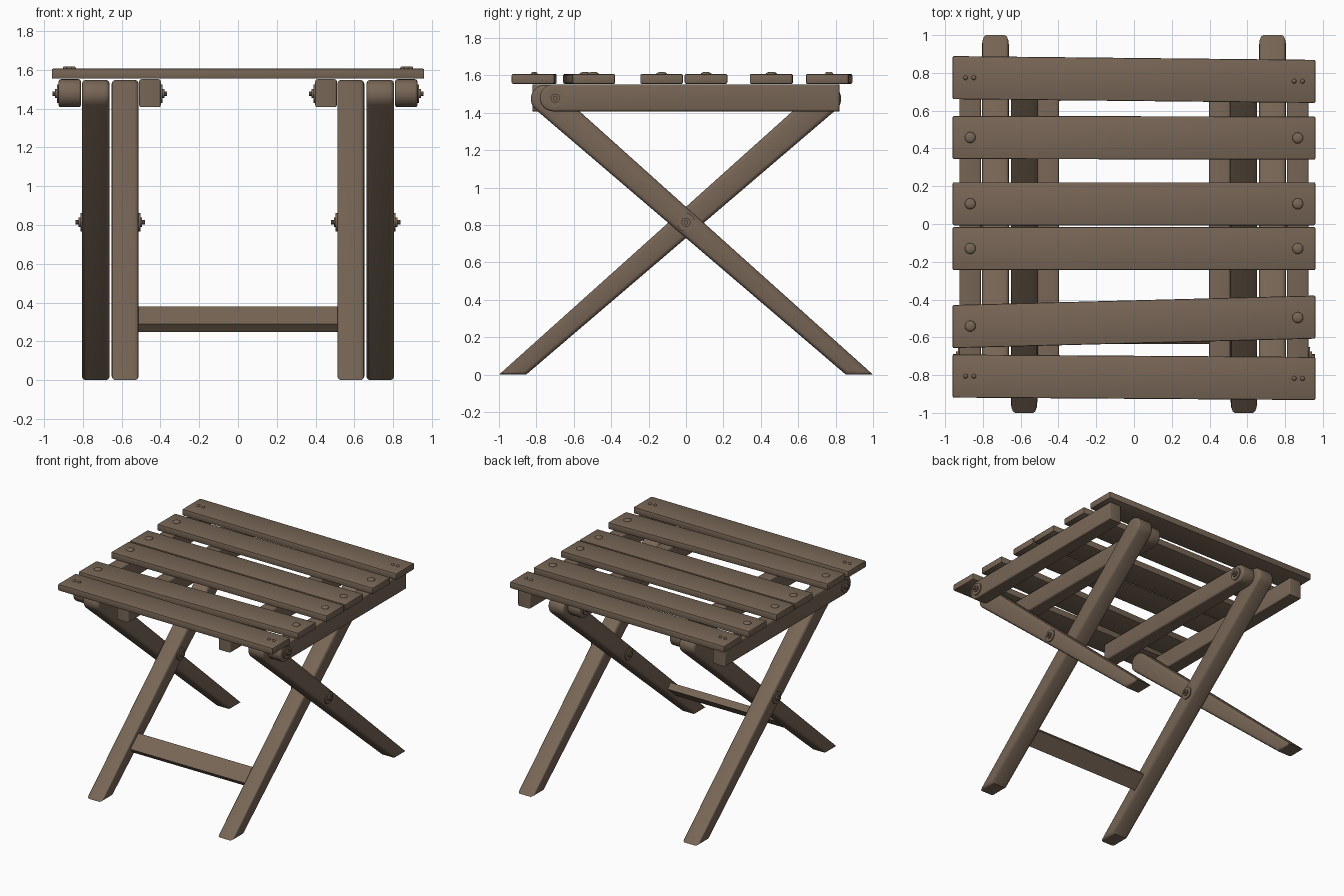
import bpy, bmesh, math
from mathutils import Matrix, Vector

if "Cube" in bpy.data.objects:
    bpy.data.objects.remove(bpy.data.objects["Cube"])

wood = bpy.data.materials.new("brown wood")
wood.diffuse_color = (0.185, 0.132, 0.092, 1)
wood.use_nodes = True
wood.node_tree.nodes["Principled BSDF"].inputs["Base Color"].default_value = wood.diffuse_color


def finish(bm, name, angle=35):
    bmesh.ops.recalc_face_normals(bm, faces=bm.faces[:])
    me = bpy.data.meshes.new(name)
    bm.to_mesh(me)
    bm.free()
    me.materials.append(wood)
    ob = bpy.data.objects.new(name, me)
    bpy.context.collection.objects.link(ob)
    bpy.ops.object.select_all(action='DESELECT')
    ob.select_set(True)
    bpy.context.view_layer.objects.active = ob
    bpy.ops.object.shade_smooth_by_angle(angle=math.radians(angle))
    return ob


def extrude_x(name, profile, x0, x1, bevel, segs=3):
    """Extrude a (y, z) profile along x and round the edges of both caps."""
    bm = bmesh.new()
    face = bm.faces.new([bm.verts.new((x0, y, z)) for y, z in profile])
    geo = bmesh.ops.extrude_face_region(bm, geom=[face])['geom']
    for v in geo:
        if isinstance(v, bmesh.types.BMVert):
            v.co.x = x1
    rim = [e for e in bm.edges if abs(e.verts[0].co.x - e.verts[1].co.x) < 1e-4]
    bmesh.ops.recalc_face_normals(bm, faces=bm.faces[:])
    bmesh.ops.bevel(bm, geom=rim, offset=bevel, segments=segs, profile=0.5,
                    affect='EDGES', clamp_overlap=True)
    return finish(bm, name)


def arc(cy, cz, r, a0, a1, n=12):
    return [(cy + r * math.cos(math.radians(a0 + (a1 - a0) * i / n)),
             cz + r * math.sin(math.radians(a0 + (a1 - a0) * i / n))) for i in range(n + 1)]


def flip(profile):
    return [(-y, z) for y, z in profile]


def bolt(name, x, y, z, d):
    """Washer, nut and pin sticking out along x in direction d."""
    bm = bmesh.new()
    for r, length, n in ((0.048, 0.01, 24), (0.024, 0.02, 16), (0.012, 0.034, 10)):
        m = Matrix.Translation((x + d * (length / 2 - 0.005), y, z)) @ Matrix.Rotation(math.pi / 2, 4, 'Y')
        bmesh.ops.create_cone(bm, cap_ends=True, segments=n, radius1=r, radius2=r,
                              depth=length + 0.01, matrix=m)
    finish(bm, name)


# Profiles: a leg tapering to its foot with a round top, and a rail with one round end
leg = [(-0.855, 0)] + arc(0.755, 1.474, 0.075, -48, 132) + [(-1.0, 0)]
rail = [(-0.82, 1.408)] + arc(0.71, 1.48, 0.072, -90, 90) + [(-0.82, 1.552)]

for s, side in ((1, "right"), (-1, "left")):
    # Crossed legs
    extrude_x(f"inner_leg_{side}", leg, s * 0.512, s * 0.652, 0.022)
    extrude_x(f"outer_leg_{side}", flip(leg), s * 0.662, s * 0.805, 0.022)
    # Seat rails either side of the legs
    extrude_x(f"inner_rail_{side}", rail, s * 0.398, s * 0.51, 0.012)
    extrude_x(f"outer_rail_{side}", flip(rail), s * 0.81, s * 0.925, 0.012)
    # Bolts at the crossing and at the rail ends
    bolt(f"pivot_bolt_outer_{side}", s * 0.803, 0, 0.815, s)
    bolt(f"pivot_bolt_inner_{side}", s * 0.514, 0, 0.815, -s)
    bolt(f"rail_bolt_outer_{side}", s * 0.923, -0.70, 1.478, s)
    bolt(f"rail_bolt_inner_{side}", s * 0.40, 0.70, 1.478, -s)

# Brace between the inner legs, lying along their slope
ang = math.radians(41.5)
along = Vector((math.cos(ang), math.sin(ang)))
across = Vector((-math.sin(ang), math.cos(ang)))
mid = Vector((-0.567, 0.315))
brace = [tuple(mid + along * a * 0.068 + across * b * 0.027)
         for a, b in ((-1, -1), (1, -1), (1, 1), (-1, 1))]
extrude_x("leg_brace", brace, -0.53, 0.53, 0.004, 1)

# Seat slats: centre y at the left and right end
slats = [(0.775, 0.755), (0.458, 0.455), (0.107, 0.107),
         (-0.13, -0.13), (-0.543, -0.493), (-0.805, -0.818)]
half, top, low = 0.114, 1.607, 1.555
for i, (yl, yr) in enumerate(slats):
    bm = bmesh.new()
    bmesh.ops.create_cube(bm, size=1)
    for v in bm.verts:
        y = yr if v.co.x > 0 else yl
        v.co = (v.co.x * 1.92, y + v.co.y * 2 * half, top if v.co.z > 0 else low)
    bmesh.ops.bevel(bm, geom=bm.edges[:], offset=0.007, segments=2, profile=0.5, affect='EDGES')
    finish(bm, f"seat_slat_{i + 1}")

    # Domed screws on the middle slats, paired small nails on the end slats
    bm = bmesh.new()
    for s in (-1, 1):
        if i in (0, 5):
            spots = [(s * 0.87 - 0.022, 0.012), (s * 0.87 + 0.022, 0.012)]
        else:
            spots = [(s * 0.867, 0.029)]
        for x, r in spots:
            y = yl + (yr - yl) * (x + 0.96) / 1.92
            m = Matrix.Translation((x, y, top)) @ Matrix.Diagonal((1, 1, 0.012 / r, 1))
            bmesh.ops.create_uvsphere(bm, u_segments=16, v_segments=8, radius=r, matrix=m)
    finish(bm, f"slat_fixings_{i + 1}", 60)
